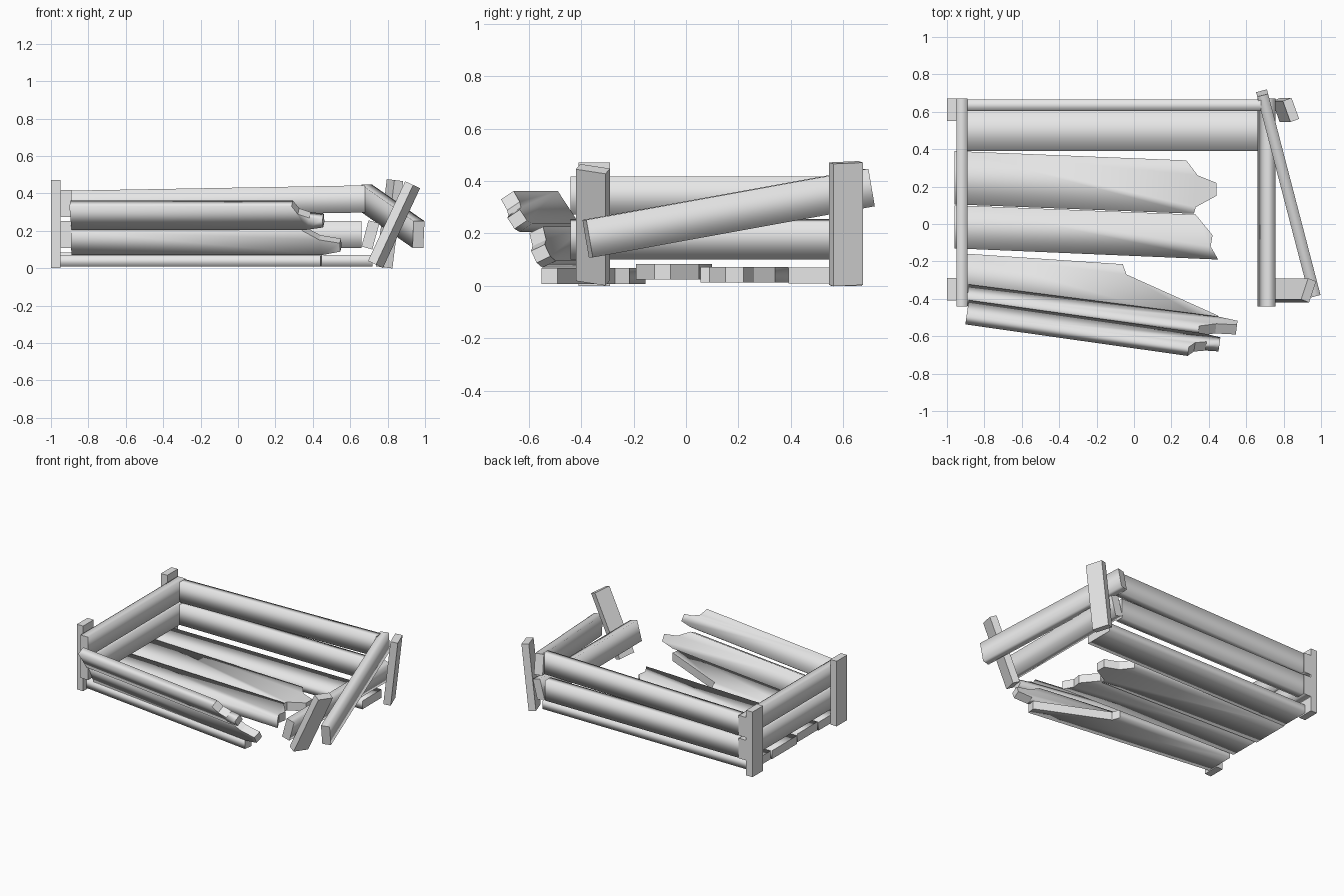
import bpy, bmesh
from math import radians
from mathutils import Vector, Matrix

cube = bpy.data.objects.get("Cube")
if cube:
    bpy.data.objects.remove(cube, do_unlink=True)

grey = bpy.data.materials.new("plain_grey_wood")
grey.use_nodes = True
colour = (0.8, 0.8, 0.8, 1)
grey.diffuse_color = colour
grey.node_tree.nodes["Principled BSDF"].inputs["Base Color"].default_value = colour


def board(name, outline, thickness, matrix=None, smooth=True):
    """Extrude a flat outline (length, width); long edges shade softly, ends stay sharp."""
    bm = bmesh.new()
    face = bm.faces.new([bm.verts.new((x, y, 0)) for x, y in outline])
    grown = bmesh.ops.extrude_face_region(bm, geom=[face])["geom"]
    for v in grown:
        if isinstance(v, bmesh.types.BMVert):
            v.co.z += thickness
    for e in bm.edges:
        run = (e.verts[1].co - e.verts[0].co).normalized()
        e.smooth = abs(run.x) > 0.985
    for f in bm.faces:
        f.smooth = smooth
    if matrix:
        bm.transform(matrix)
    bmesh.ops.recalc_face_normals(bm, faces=bm.faces[:])
    mesh = bpy.data.meshes.new(name)
    bm.to_mesh(mesh)
    bm.free()
    mesh.materials.append(grey)
    obj = bpy.data.objects.new(name, mesh)
    bpy.context.collection.objects.link(obj)
    return obj


def frame(origin, along, up):
    """Local x follows the board, local y its width, local z its thickness."""
    u = Vector(along).normalized()
    v = Vector(up)
    v = (v - u * v.dot(u)).normalized()
    m = Matrix((u, v, u.cross(v))).transposed().to_4x4()
    m.translation = origin
    return m


def rail(name, start, end, up=(0, 0, 1), width=0.145, thick=0.06):
    """Whole board between two end centres."""
    a, b = Vector(start), Vector(end)
    length, w = (b - a).length, width / 2
    m = frame(a, b - a, up) @ Matrix.Translation((0, 0, -thick / 2))
    return board(name, [(0, -w), (length, -w), (length, w), (0, w)], thick, m)


def post(name, foot, lean=0, yaw=0, height=0.47):
    """Flat-faced corner post standing on its foot centre."""
    m = (Matrix.Translation(foot) @ Matrix.Rotation(radians(lean), 4, "Y")
         @ Matrix.Rotation(radians(yaw), 4, "Z"))
    x, y = 0.025, 0.06
    return board(name, [(-x, -y), (x, -y), (x, y), (-x, y)], height, m, smooth=False)


# Corner posts: the right pair is knocked outward
post("front_right_post", (-0.975, -0.35, 0.0))
post("back_right_post", (-0.975, 0.61, 0.0))
post("front_left_post", (0.735, -0.355, 0.02), lean=25, yaw=-20)
post("back_left_post", (0.782, 0.61, 0.004), lean=7, yaw=20)

# Intact end and back rails
for level, z in (("lower", 0.18), ("upper", 0.345)):
    rail(level + "_end_rail", (-0.92, -0.44, z), (-0.92, 0.67, z))
rail("lower_back_rail", (-0.89, 0.635, 0.18), (0.66, 0.635, 0.18))
rail("upper_back_rail", (-0.89, 0.635, 0.342), (0.68, 0.635, 0.37))

# Loose rails at the broken end
rail("tilted_end_rail", (0.708, -0.44, 0.178), (0.708, 0.67, 0.178), up=(0.27, 0, 1))
rail("fallen_end_rail", (0.685, 0.70, 0.375), (0.965, -0.375, 0.18))

# Floor boards, snapped along one side
floor = [
    ("back_floor_board", 0.01, [(-0.95, 0.39), (0.72, 0.39), (0.72, 0.61), (-0.95, 0.61)]),
    ("middle_floor_board", 0.013, [
        (-0.96, 0.105), (0.32, 0.055), (0.33, 0.09), (0.44, 0.15),
        (0.44, 0.22), (0.34, 0.26), (0.28, 0.34), (-0.96, 0.39)]),
    ("split_floor_board", 0.024, [
        (-0.96, -0.13), (0.45, -0.19), (0.41, -0.12), (0.42, -0.06),
        (0.33, 0.05), (-0.96, 0.1)]),
    ("front_floor_board", 0.008, [
        (-0.95, -0.37), (0.44, -0.55), (0.45, -0.49), (-0.04, -0.27),
        (-0.06, -0.215), (-0.95, -0.155)]),
]
for name, z, outline in floor:
    board(name, outline, 0.06, Matrix.Translation((0, 0, z)))

# Front boards leaning outward with broken tips
board("upper_front_board", [
    (0, 0), (1.27, 0), (1.36, 0.015), (1.36, 0.065), (1.29, 0.075),
    (1.23, 0.1), (1.2, 0.15), (0, 0.15)], 0.058,
    frame((-0.89, -0.455, 0.205), (1.2, -0.17, 0), (0, -0.08, 0.12))
    @ Matrix.Translation((0, 0, -0.058)))
board("lower_front_board", [
    (0, 0), (1.35, 0), (1.45, 0.02), (1.45, 0.07), (1.34, 0.09),
    (1.25, 0.145), (0, 0.145)], 0.058,
    frame((-0.89, -0.375, 0.07), (1.2, -0.155, 0), (0, -0.06, 0.125))
    @ Matrix.Translation((0, 0, -0.058)))
